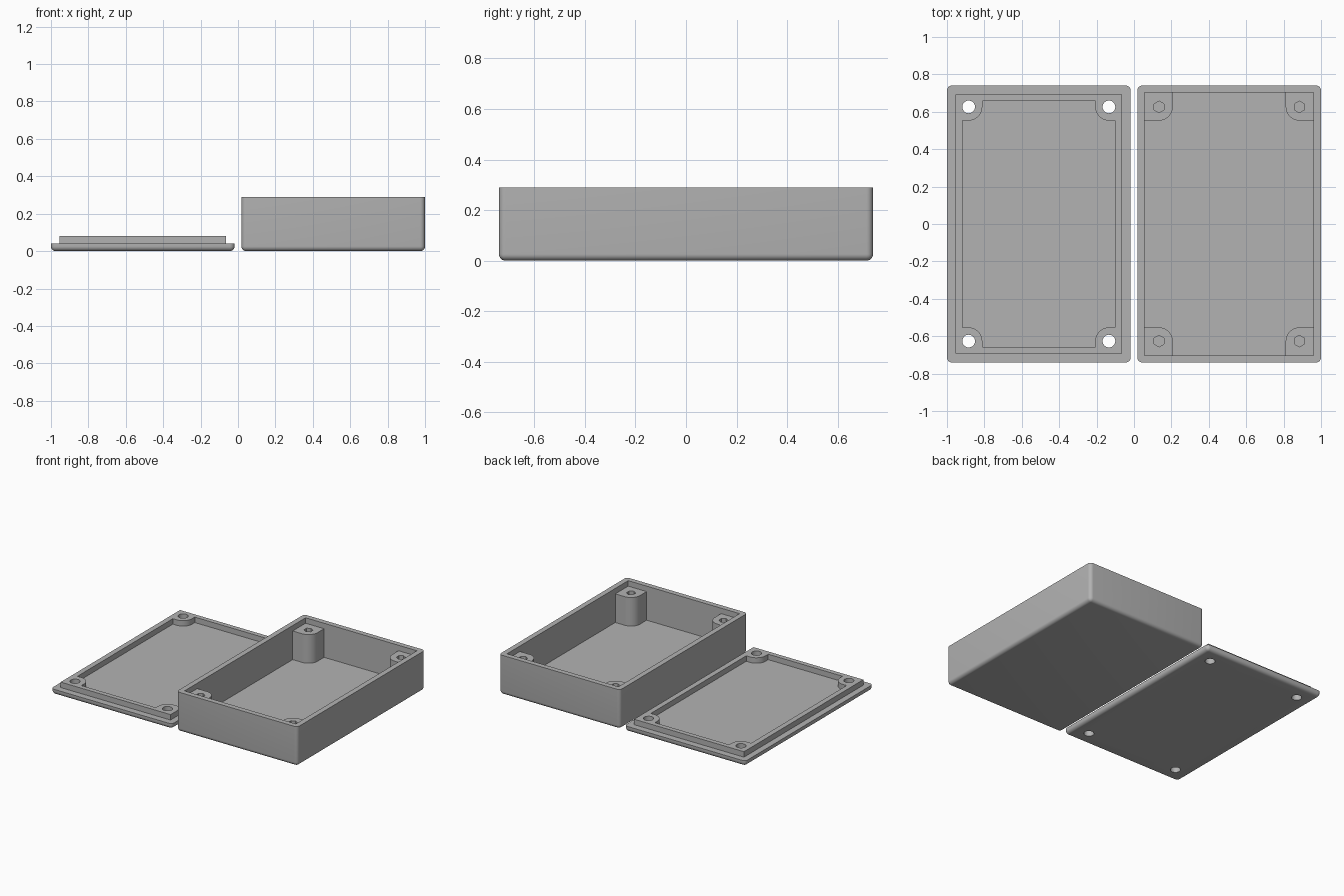
import bpy, bmesh, math

if "Cube" in bpy.data.objects:
    bpy.data.objects.remove(bpy.data.objects["Cube"])

grey = bpy.data.materials.new("grey_plastic")
grey.diffuse_color = (0.45, 0.45, 0.45, 1)
grey.use_nodes = True
grey.node_tree.nodes["Principled BSDF"].inputs["Base Color"].default_value = grey.diffuse_color

HALF_X, HALF_Y = 0.491, 0.74      # outer half size of box and lid
SCREW_X, SCREW_Y = 0.375, 0.626   # screw offsets from the centre
BOSS_R = 0.073
CORNERS = [(1, 1), (-1, 1), (-1, -1), (1, -1)]


def prism(name, pts, z0, z1, round_edges=0):
    """Extrude an outline; optionally round its upright and bottom edges."""
    bm = bmesh.new()
    low = [bm.verts.new((x, y, z0)) for x, y in pts]
    high = [bm.verts.new((x, y, z1)) for x, y in pts]
    bm.faces.new(low)
    bm.faces.new(high)
    for i in range(len(pts)):
        j = (i + 1) % len(pts)
        bm.faces.new((low[i], low[j], high[j], high[i]))
    bmesh.ops.recalc_face_normals(bm, faces=bm.faces)
    if round_edges:
        edges = [e for e in bm.edges if any(v.co.z < z0 + 1e-5 for v in e.verts)]
        bmesh.ops.bevel(bm, geom=edges, offset=round_edges, segments=6,
                        profile=0.5, affect='EDGES')
    mesh = bpy.data.meshes.new(name)
    bm.to_mesh(mesh)
    bm.free()
    mesh.materials.append(grey)
    ob = bpy.data.objects.new(name, mesh)
    bpy.context.collection.objects.link(ob)
    return ob


def rect(cx, hx, hy):
    return [(cx + sx * hx, sy * hy) for sx, sy in CORNERS]


def circle(cx, cy, r, n, turn=0.0):
    return [(cx + r * math.cos(turn + math.tau * i / n),
             cy + r * math.sin(turn + math.tau * i / n)) for i in range(n)]


def boss_outline(cx, sx, sy, reach):
    """Corner block with one rounded corner facing the middle."""
    arc = [(-BOSS_R * math.sin(a), -BOSS_R * math.cos(a))
           for a in (math.pi / 2 * i / 10 for i in range(11))]
    pts = [(reach, -BOSS_R)] + arc + [(-BOSS_R, reach), (reach, reach)]
    return [(cx + sx * (SCREW_X + x), sy * (SCREW_Y + y)) for x, y in pts]


def combine(target, tool, operation='DIFFERENCE'):
    mod = target.modifiers.new("boolean", 'BOOLEAN')
    mod.operation, mod.solver, mod.object = operation, 'EXACT', tool
    bpy.context.view_layer.objects.active = target
    bpy.ops.object.modifier_apply(modifier=mod.name)
    bpy.data.objects.remove(tool)


def hollow(ob, cx, hx, hy, floor, boss_top, reach):
    """Cut the inside away, leaving the four screw bosses."""
    cavity = prism("cavity", rect(cx, hx, hy), floor, 0.5)
    for sx, sy in CORNERS:
        combine(cavity, prism("boss", boss_outline(cx, sx, sy, reach),
                              -0.1, boss_top))
    combine(ob, cavity)


def drill(ob, cx, r, n, turn, z0):
    for sx, sy in CORNERS:
        combine(ob, prism("drill", circle(cx + sx * SCREW_X, sy * SCREW_Y,
                                          r, n, turn), z0, 0.6))


def finish(ob):
    bpy.ops.object.select_all(action='DESELECT')
    ob.select_set(True)
    bpy.context.view_layer.objects.active = ob
    bpy.ops.object.shade_smooth_by_angle(angle=math.radians(35))


# Open box with hexagonal screw pilot holes
BOX_X = 0.509
box = prism("box", rect(BOX_X, HALF_X, HALF_Y), 0, 0.29, 0.026)
hollow(box, BOX_X, 0.452, 0.702, 0.04, 0.25, 0.09)
drill(box, BOX_X, 0.031, 6, math.pi / 2, 0.02)
finish(box)

# Lid lying upside down: plate, raised lip, through holes
LID_X = -0.509
lid = prism("lid", rect(LID_X, HALF_X, HALF_Y), 0, 0.04, 0.026)
combine(lid, prism("lip", rect(LID_X, 0.446, 0.692), 0.03, 0.08), 'UNION')
hollow(lid, LID_X, 0.407, 0.657, 0.04, 0.6, 0.05)
drill(lid, LID_X, 0.034, 32, 0, -0.1)
finish(lid)
